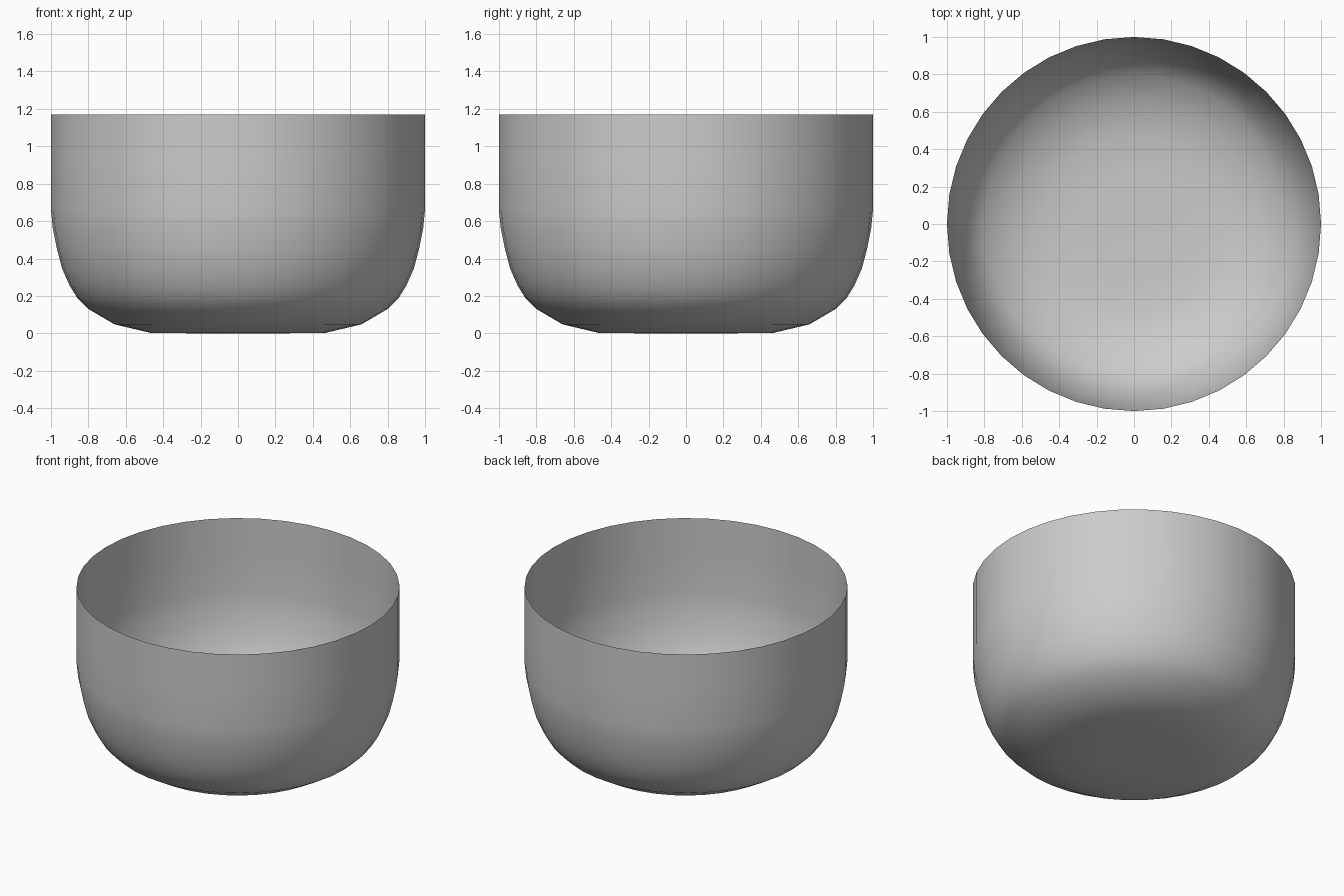
import bpy, bmesh, math
from mathutils import Matrix

if "Cube" in bpy.data.objects:
    bpy.data.objects.remove(bpy.data.objects["Cube"])

SIDES = 40
# half profile of the bowl: radius, height, from floor centre to rim
profile = [(0, 0), (0.25, 0), (0.47, 0.003), (0.66, 0.048), (0.80, 0.13), (0.86, 0.19),
           (0.90, 0.255), (0.94, 0.345), (0.968, 0.45), (0.99, 0.56),
           (1.0, 0.66), (1.0, 0.92), (1.0, 1.17)]

# thin open bowl, spun around z
bm = bmesh.new()
verts = [bm.verts.new((r, 0, z)) for r, z in profile]
edges = [bm.edges.new(pair) for pair in zip(verts, verts[1:])]
bmesh.ops.spin(bm, geom=verts + edges, cent=(0, 0, 0), axis=(0, 0, 1),
               angle=math.tau, steps=SIDES, use_duplicate=False)
bmesh.ops.remove_doubles(bm, verts=bm.verts, dist=0.0005)
bmesh.ops.recalc_face_normals(bm, faces=bm.faces)

# make the faces point outward
bm.faces.ensure_lookup_table()
low = min(bm.faces, key=lambda f: f.calc_center_median().z)
if low.normal.z > 0:
    bmesh.ops.reverse_faces(bm, faces=bm.faces)
for f in bm.faces:
    f.smooth = True

mesh = bpy.data.meshes.new("bowl")
bm.to_mesh(mesh)
bm.free()
bowl = bpy.data.objects.new("bowl", mesh)
bpy.context.collection.objects.link(bowl)
